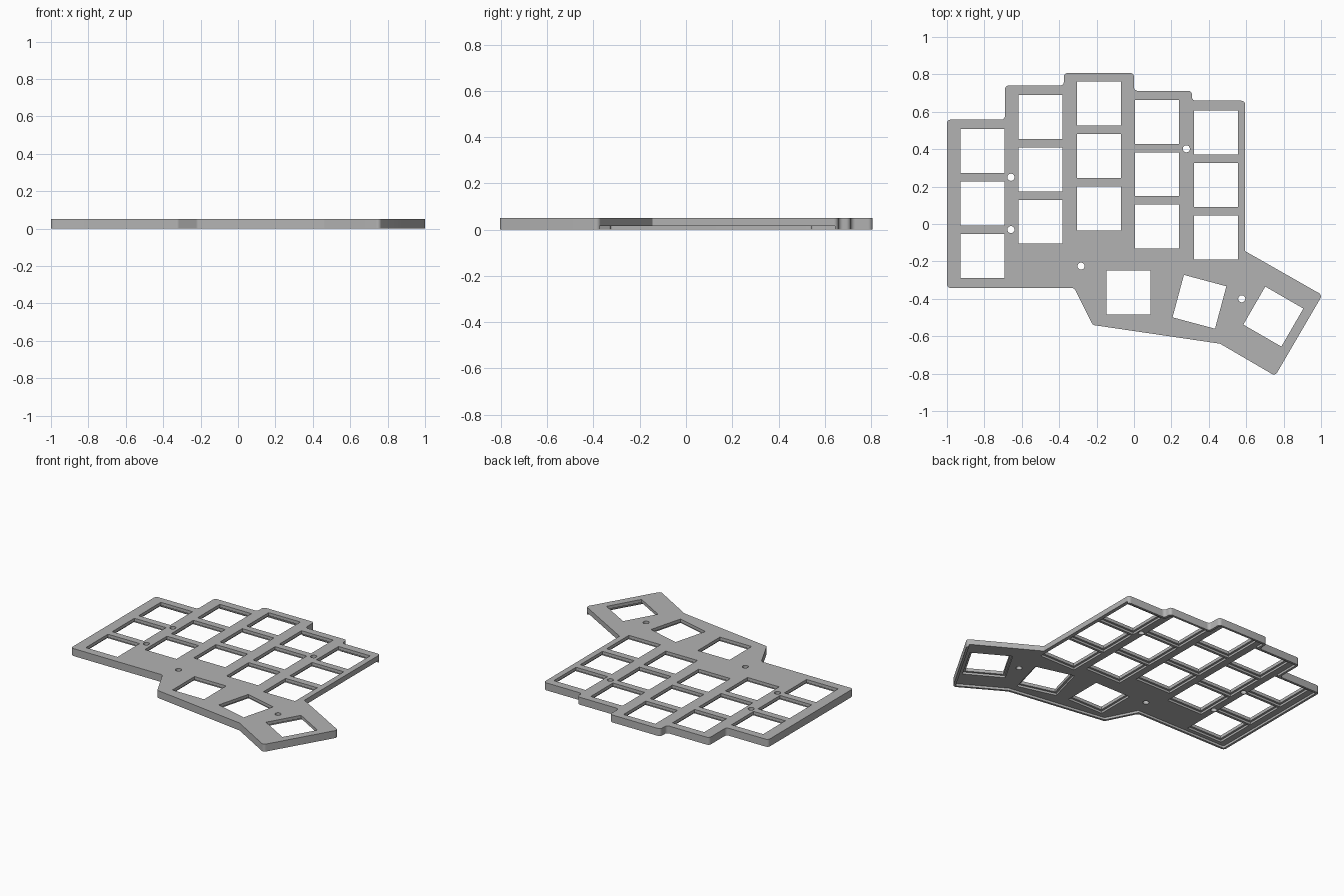
import bpy, bmesh, math
from mathutils import Vector, Matrix

if "Cube" in bpy.data.objects:
    bpy.data.objects.remove(bpy.data.objects["Cube"])

TOP, FLOOR, CLIP = 0.05, 0.015, 0.029   # plate top, underside pocket depth, clip ledge height
RIM, KEY, LEDGE = 0.015, 0.1175, 0.014  # rim width, half key opening, clip ledge width

# Plate outline, clockwise: x, y, corner radius
OUTLINE = [(-1, -0.342, 0.02), (-1, 0.558, 0.02), (-0.69, 0.558, 0.02), (-0.69, 0.74, 0.02),
           (-0.375, 0.74, 0.02), (-0.375, 0.807, 0.02), (0, 0.807, 0.02), (0, 0.712, 0.02),
           (0.31, 0.712, 0.02), (0.31, 0.659, 0.02), (0.594, 0.659, 0.02), (0.594, -0.145, 0.005),
           (1.007, -0.38, 0.02), (0.755, -0.812, 0.02), (0.46, -0.64, 0.02), (-0.22, -0.54, 0.02),
           (-0.32, -0.342, 0.02)]
OPEN_EDGES = (10, 11)   # edges where the underside rim is left open


def rounded(points):
    """Replace every corner with a small arc."""
    out, n = [], len(points)
    for i, (x, y, r) in enumerate(points):
        p = Vector((x, y))
        a = (Vector(points[i - 1][:2]) - p).normalized()
        b = (Vector(points[(i + 1) % n][:2]) - p).normalized()
        half = a.angle(b) / 2
        t = r / math.tan(half)
        centre = p + (a + b).normalized() * (r / math.sin(half))
        start, end = p + a * t - centre, p + b * t - centre
        turn = math.atan2(start.x * end.y - start.y * end.x, start.dot(end))
        steps = max(2, math.ceil(abs(turn) / math.radians(15)))
        for k in range(steps + 1):
            out.append(centre + Matrix.Rotation(turn * k / steps, 2) @ start)
    return out


def inset(points, distances):
    """Move every edge inwards by its own distance."""
    n, lines = len(points), []
    for i in range(n):
        p, q = Vector(points[i][:2]), Vector(points[(i + 1) % n][:2])
        d = (q - p).normalized()
        lines.append((p + Vector((d.y, -d.x)) * distances[i], d))
    out = []
    for i in range(n):
        (p, d), (q, e) = lines[i - 1], lines[i]
        s = (q - p).cross(e) / d.cross(e)
        hit = p + d * s
        out.append((hit.x, hit.y, 0.01))
    return out


def prisms(name, loops, z0, z1):
    """One object made of upright prisms."""
    bm = bmesh.new()
    for loop in loops:
        face = bm.faces.new([bm.verts.new((p.x, p.y, z0)) for p in loop])
        new = bmesh.ops.extrude_face_region(bm, geom=[face])['geom']
        bmesh.ops.translate(bm, vec=(0, 0, z1 - z0),
                            verts=[v for v in new if isinstance(v, bmesh.types.BMVert)])
    bmesh.ops.recalc_face_normals(bm, faces=bm.faces)
    mesh = bpy.data.meshes.new(name)
    bm.to_mesh(mesh)
    bm.free()
    obj = bpy.data.objects.new(name, mesh)
    bpy.context.collection.objects.link(obj)
    return obj


def square(x, y, angle, half):
    rot = Matrix.Rotation(math.radians(angle), 2)
    return [Vector((x, y)) + rot @ Vector((sx * half, sy * half))
            for sx, sy in ((-1, -1), (1, -1), (1, 1), (-1, 1))]


def circle(x, y, r, n=24):
    return [Vector((x + r * math.cos(k * math.tau / n), y + r * math.sin(k * math.tau / n)))
            for k in range(n)]


# Key positions: five staggered columns of three, plus the thumb arc
columns = [(-0.81, 0.11), (-0.5, 0.292), (-0.188, 0.364), (0.124, 0.266), (0.438, 0.209)]
keys = [(x, y + row * 0.28, 0) for x, y in columns for row in (-1, 0, 1)]
keys += [(-0.03, -0.367, 0), (0.35, -0.416, -15), (0.745, -0.495, -30)]
screws = [(-0.658, 0.25), (-0.658, -0.03), (-0.283, -0.225), (0.28, 0.402), (0.576, -0.4)]

# Plate body
plate = prisms("switch_plate", [rounded(OUTLINE)], 0, TOP)

# Cutters: underside pocket, clip recesses, key openings and screw holes
gaps = [-0.05 if i in OPEN_EDGES else RIM for i in range(len(OUTLINE))]
cutters = [
    prisms("pocket_cutter", [rounded(inset(OUTLINE, gaps))], -0.05, FLOOR),
    prisms("clip_recess_cutter", [square(*k, KEY + LEDGE) for k in keys], -0.04, CLIP),
    prisms("opening_cutter", [square(*k, KEY) for k in keys]
           + [circle(x, y, 0.019) for x, y in screws], -0.03, TOP + 0.05),
]
bpy.context.view_layer.objects.active = plate
plate.select_set(True)
for cutter in cutters:
    cutter.hide_render = True
    mod = plate.modifiers.new(cutter.name, 'BOOLEAN')
    mod.operation, mod.solver, mod.object = 'DIFFERENCE', 'EXACT', cutter
    bpy.ops.object.modifier_apply(modifier=mod.name)
    bpy.data.objects.remove(cutter)

# Single grey finish
grey = bpy.data.materials.new("plain_grey")
grey.diffuse_color = (0.45, 0.45, 0.45, 1)
grey.use_nodes = True
grey.node_tree.nodes["Principled BSDF"].inputs["Base Color"].default_value = grey.diffuse_color
plate.data.materials.clear()
plate.data.materials.append(grey)
bpy.ops.object.shade_smooth_by_angle(angle=math.radians(30))
